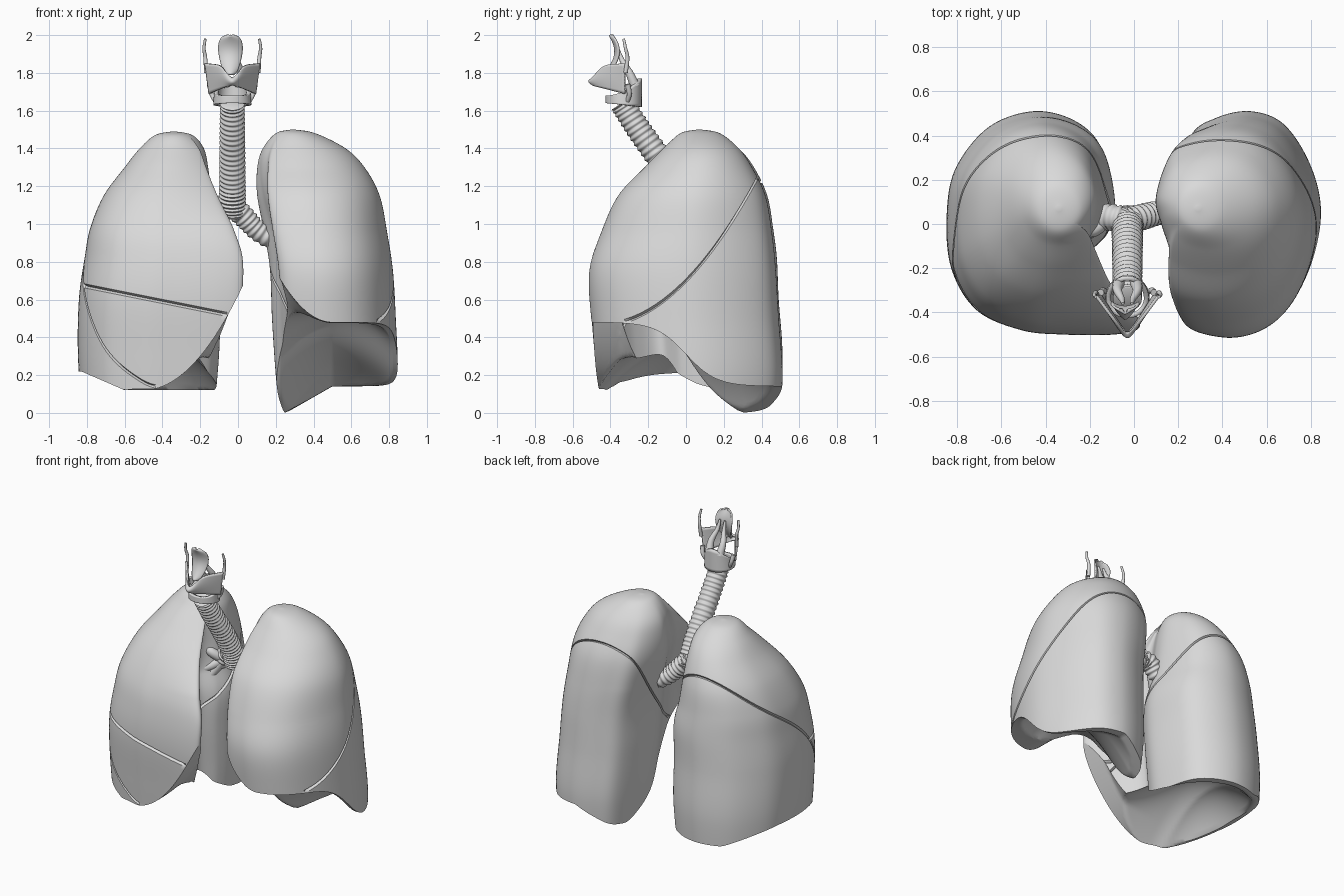
import bpy, bmesh
from math import sin, cos, pi, exp, sqrt
from mathutils import Vector

if "Cube" in bpy.data.objects:
    bpy.data.objects.remove(bpy.data.objects["Cube"])

GREY = (0.7, 0.7, 0.7, 1)
mat = bpy.data.materials.new("soft grey")
mat.use_nodes = True
mat.diffuse_color = GREY
mat.node_tree.nodes["Principled BSDF"].inputs["Base Color"].default_value = GREY
MID = -0.03  # the airway sits a little off centre


def clamp(a):
    return max(0.0, min(1.0, a))


def spline(points, steps, closed=False):
    """Smooth curve through points of any dimension."""
    n, out = len(points), []
    pick = (lambda i: points[i % n]) if closed else (lambda i: points[max(0, min(n - 1, i))])
    for i in range(n if closed else n - 1):
        for s in range(steps):
            t = s / steps
            out.append([b + 0.5 * t * (c - a + t * (2 * a - 5 * b + 4 * c - d + t * (3 * (b - c) + d - a)))
                        for a, b, c, d in zip(pick(i - 1), pick(i), pick(i + 1), pick(i + 2))])
    if not closed:
        out.append(list(points[-1]))
    return out


def skin(rows, loop=True, caps=True):
    """Mesh joining rows of positions."""
    bm = bmesh.new()
    rings = [[bm.verts.new(p) for p in row] for row in rows]
    n = len(rings[0])
    for low, high in zip(rings, rings[1:]):
        for i in range(n if loop else n - 1):
            j = (i + 1) % n
            bm.faces.new((low[i], low[j], high[j], high[i]))
    if loop and caps:
        bm.faces.new(rings[0])
        bm.faces.new(rings[-1])
    bmesh.ops.recalc_face_normals(bm, faces=bm.faces)
    return bm


def finish(bm, name, thickness=0, angle=40):
    mesh = bpy.data.meshes.new(name)
    bm.to_mesh(mesh)
    bm.free()
    mesh.materials.append(mat)
    ob = bpy.data.objects.new(name, mesh)
    bpy.context.collection.objects.link(ob)
    if thickness:
        mod = ob.modifiers.new("thickness", "SOLIDIFY")
        mod.thickness, mod.offset = thickness, 0
    bpy.ops.object.select_all(action="DESELECT")
    ob.select_set(True)
    bpy.context.view_layer.objects.active = ob
    bpy.ops.object.shade_smooth_by_angle(angle=angle * pi / 180)
    return ob


def tube(name, points, radius, sides=24, steps=10):
    """Round tube along a smooth path; radius is a function of 0..1."""
    path = [Vector(p) for p in spline(points, steps)]
    rows = []
    for i, p in enumerate(path):
        way = path[min(i + 1, len(path) - 1)] - path[max(i - 1, 0)]
        turn = way.to_track_quat("Z", "Y")
        r = radius(i / (len(path) - 1))
        rows.append([p + turn @ Vector((r * cos(2 * pi * k / sides), r * sin(2 * pi * k / sides), 0))
                     for k in range(sides)])
    return finish(skin(rows), name, angle=60)


def cut(bm, height):
    bmesh.ops.bisect_plane(bm, geom=bm.verts[:] + bm.edges[:] + bm.faces[:], dist=1e-5,
                           plane_co=(0, 0, height), plane_no=(0, 0, 1))


def trim_base(bm, base):
    """Press everything under the surface base(x, y) up onto it."""
    for v in bm.verts:
        v.co.z -= base(v.co.x, v.co.y)
    cut(bm, 0)
    for v in bm.verts:
        v.co.z = max(v.co.z, 0) + base(v.co.x, v.co.y)
    bmesh.ops.remove_doubles(bm, verts=bm.verts, dist=0.0006)


def groove(bm, fissure, where=lambda p: True, width=0.011, depth=0.016):
    """Press a narrow crease along the surface fissure(x, y)."""
    for v in bm.verts:
        v.co.z -= fissure(v.co.x, v.co.y)
    for offset in (-width, 0, width):
        cut(bm, offset)
    near = [(v, 1 - abs(v.co.z) / width) for v in bm.verts if abs(v.co.z) < width * 0.99]
    for v in bm.verts:
        v.co.z += fissure(v.co.x, v.co.y)
    bm.normal_update()
    moves = [(v, v.normal * depth * k) for v, k in near if where(v.co)]
    for v, move in moves:
        v.co -= move


def lung_body(sections, outline):
    """Loft from apex to base; rows are z, medial x, lateral x, front y, back y, shape."""
    ring = spline(outline, 9, closed=True)
    rows = []
    for z, xm, xl, yf, yb, shape in spline(sections, 10):
        row = []
        for u, v in ring:
            d = Vector((u - 0.5, v - 0.5))
            d = d.normalized().lerp(d * 2, clamp(shape)) / 2
            row.append(Vector((xm + (xl - xm) * (d.x + 0.5), yf + (yb - yf) * (d.y + 0.5), z)))
        rows.append(row)
    rim = rows[-1]
    centre = sum(rim, Vector()) / len(rim)
    for k in range(1, 30):
        rows.append([p.lerp(centre, k / 30) for p in rim])
    return skin(rows)


# Left lung: two lobes over a steep hollow base
left_outline = [(0, .6), (.09, .88), (.27, .97), (.51, 1), (.74, .94), (.92, .76), (1, .55),
                (.95, .33), (.81, .14), (.61, .03), (.35, 0), (.08, .07), (.13, .28), (.08, .43)]
left_sections = [(1.5, .28, .3, .06, .08, 0), (1.48, .2, .41, -.03, .18, 0), (1.4, .13, .57, -.12, .28, .2),
                 (1.3, .1, .67, -.22, .35, .4), (1.15, .1, .75, -.36, .42, .7), (.95, .14, .79, -.45, .455, 1),
                 (.75, .17, .82, -.51, .475, 1), (.5, .18, .835, -.5, .49, 1), (.2, .2, .845, -.46, .51, 1),
                 (-.1, .23, .82, -.44, .49, 1)]


def left_base(x, y):
    rim = 0.14 + 0.34 / (1 + exp(y / 0.08))
    dome = 0.15 * max(0, 1 - ((x - 0.52) / 0.3) ** 2 - ((y - 0.05) / 0.4) ** 2)
    heart = 3 * max(0, 0.5 - x) ** 2 * clamp((-y - 0.05) / 0.3)
    corner = 0.15 * clamp((0.5 - x) / 0.26) * clamp(y / 0.3)
    return rim + dome + heart - corner


bm = lung_body(left_sections, left_outline)
trim_base(bm, left_base)
groove(bm, lambda x, y: 0.7 + 1.02 * y + 1.1 * y * y,
       lambda p: p.z > left_base(p.x, p.y) + 0.015)
finish(bm, "left_lung")

# Right lung: three lobes over a domed base
right_outline = [(.14, .6), (.2, .84), (.34, .96), (.55, 1), (.78, .93), (.95, .75), (1, .55), (.98, .3),
                 (.85, .11), (.62, .02), (.4, 0), (.14, 0), (.01, .03), (.06, .11), (.2, .22), (.28, .35),
                 (.18, .46)]
right_sections = [(1.49, -.33, -.35, .06, .08, 0), (1.47, -.24, -.44, -.03, .18, 0), (1.4, -.17, -.52, -.1, .28, .2),
                  (1.3, -.13, -.6, -.2, .36, .4), (1.15, -.08, -.71, -.33, .43, .7), (.98, -.02, -.78, -.43, .46, 1),
                  (.82, .03, -.81, -.48, .48, 1), (.6, .03, -.84, -.5, .49, 1), (.3, .02, -.845, -.48, .51, 1),
                  (-.05, -.02, -.82, -.45, .49, 1)]


def right_base(x, y):
    dome = 0.28 * max(0, 1 - ((x + 0.45) / 0.36) ** 2 - (y / 0.46) ** 2)
    heart = 2 * max(0, x + 0.5) ** 2 * clamp((-y - 0.05) / 0.3)
    return 0.12 + dome + heart + 0.1 * clamp((-0.6 - x) / 0.23)


def oblique(x, y):
    return 0.86 + 0.75 * y - 0.6 * y * y + 2.5 * y ** 3


bm = lung_body(right_sections, right_outline)
trim_base(bm, right_base)
groove(bm, oblique, lambda p: p.z > right_base(p.x, p.y) + 0.015)
groove(bm, lambda x, y: 0.54 + 0.2 * (-0.15 - x),
       lambda p: p.z > oblique(p.x, p.y) and p.z > right_base(p.x, p.y) + 0.015)
finish(bm, "right_lung")


# Windpipe and bronchi with cartilage rings
def ribbed(start, end, rings):
    return lambda t: start + (end - start) * t + 0.004 * sin(2 * pi * rings * t)


tube("windpipe", [(MID, -.34, 1.64), (MID, -.25, 1.5), (MID, -.13, 1.33), (MID, -.03, 1.17), (MID, .02, 1.05)],
     ribbed(.062, .07, 26), steps=50)
tube("left_bronchus", [(MID - .02, .01, 1.12), (.03, .03, 1.04), (.11, .05, .96), (.24, .07, .88)],
     ribbed(.062, .048, 12), steps=32)
tube("right_bronchus", [(MID, .01, 1.1), (-.1, .03, 1.09), (-.17, .03, 1.02), (-.27, .04, .94)],
     ribbed(.062, .05, 10), steps=32)
for i, end in enumerate([(-.3, -.02, 1.16), (-.3, -.1, .96), (-.26, -.08, .84)]):
    tube("right_branch_%d" % (i + 1), [(-.13, .02, 1.05), (-.19, -.03, (1.05 + end[2]) / 2), end],
         lambda t: 0.035 - 0.01 * t, sides=16)


def sheet(name, place, across, up, thickness, loop=False):
    rows = [[place(2 * i / across - 1, j / up) for i in range(across if loop else across + 1)]
            for j in range(up + 1)]
    return finish(skin(rows, loop, caps=False), name, thickness, angle=60)


# Voice box: lower ring, front shield, leaf-shaped lid
def ring_point(u, v):
    back = (1 - cos(pi * u)) / 2
    low, high = 1.64 - 0.02 * back, 1.68 + 0.09 * back ** 2
    grow = 1 - 0.1 * v * back
    return (MID + 0.09 * sin(pi * u) * grow, -0.33 - 0.085 * cos(pi * u), low + (high - low) * v)


def shield_point(u, v):
    low = 1.74 - 0.05 * abs(u)
    high = 1.84 + 0.01 * abs(u) - 0.07 * exp(-(u / 0.3) ** 2)
    bulge = 0.02 * sin(pi * v)
    return (MID + 0.142 * u * (0.85 + 0.15 * v),
            -0.49 - bulge * (1 - abs(u)) + 0.19 * (sqrt(u * u + 0.02) - 0.14), low + (high - low) * v)


def lid_point(u, v):
    half = 0.012 + 0.072 * sqrt(v) * sqrt(max(0, 1 - v ** 5)) * (1 - 0.1 * v)
    return (MID - 0.01 + u * min(half, 0.065), -0.43 + 0.055 * sin(pi * v * 0.85) + 0.02 * u * u, 1.79 + 0.21 * v)


sheet("lower_ring", ring_point, 40, 8, 0.022, loop=True)
sheet("front_shield", shield_point, 40, 10, 0.014)
sheet("lid", lid_point, 14, 24, 0.01)

# Paired horns and small cartilages
for side, label in ((1, "left"), (-1, "right")):
    def at(x, y, z):
        return (MID + side * x, y, z)
    tube(label + "_upper_horn", [at(.138, -.32, 1.8), at(.143, -.31, 1.88), at(.15, -.32, 1.93), at(.143, -.33, 1.98)],
         lambda t: 0.012 - 0.005 * t, sides=12)
    tube(label + "_lower_horn", [at(.12, -.31, 1.74), at(.11, -.3, 1.69), at(.09, -.31, 1.65)],
         lambda t: 0.015 - 0.004 * t, sides=12)
    tube(label + "_small_cartilage", [at(.04, -.27, 1.73), at(.045, -.3, 1.8), at(.025, -.34, 1.87), at(.02, -.36, 1.93)],
         lambda t: 0.028 - 0.022 * t, sides=14)
